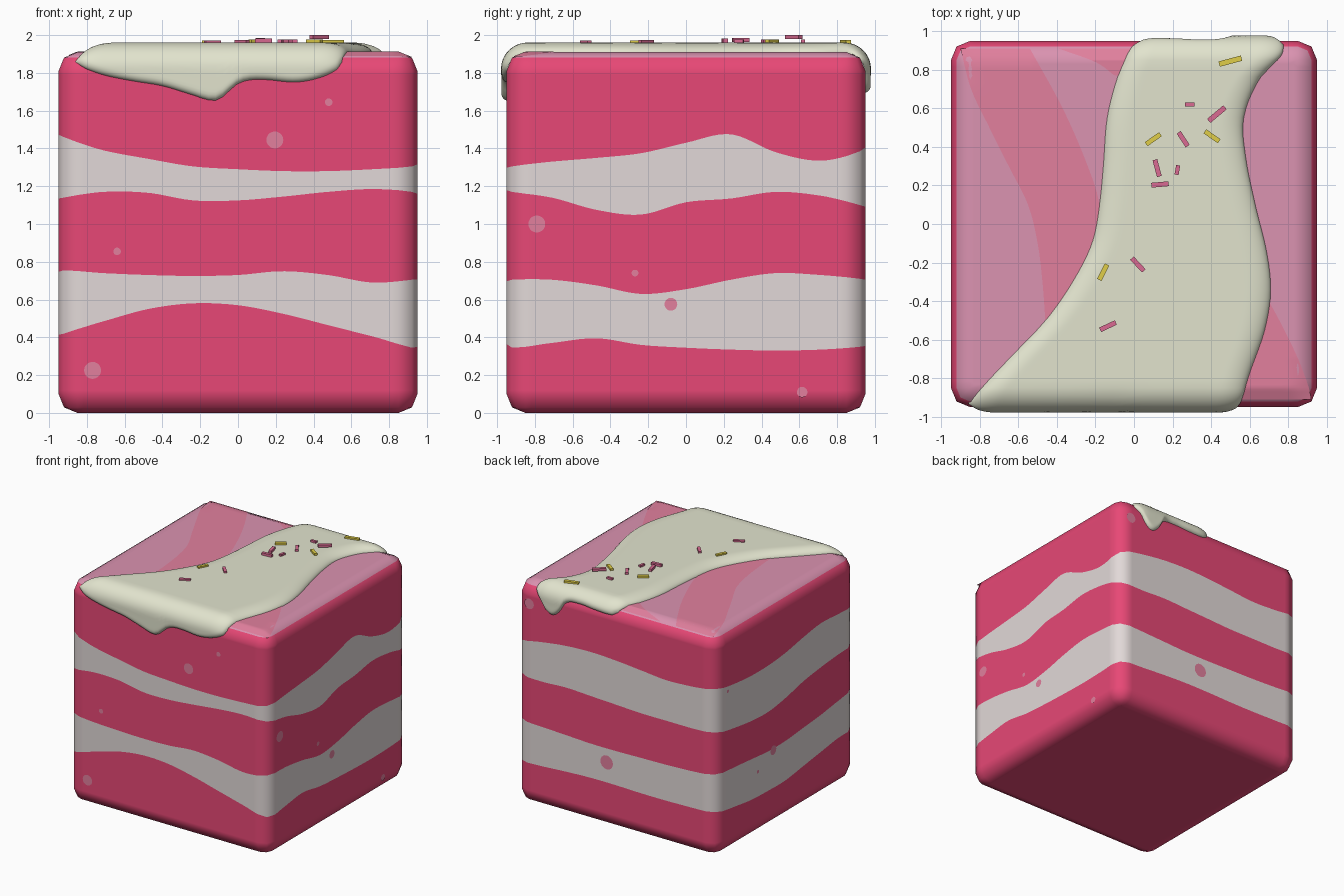
import bpy, bmesh, math
from mathutils import Matrix, Vector

if "Cube" in bpy.data.objects:
    bpy.data.objects.remove(bpy.data.objects["Cube"])


def material(name, r, g, b):
    lin = lambda c: ((c / 255 + 0.055) / 1.055) ** 2.4
    m = bpy.data.materials.new(name)
    m.diffuse_color = (lin(r), lin(g), lin(b), 1)
    m.use_nodes = True
    m.node_tree.nodes["Principled BSDF"].inputs["Base Color"].default_value = m.diffuse_color
    return m


PINK = material("raspberry pink", 232, 72, 118)
CREAM = material("cream layer", 226, 217, 216)
TOP = material("pale pink top", 219, 147, 177)
STRIPE = material("mid pink", 226, 128, 158)
ICING = material("ivory icing", 226, 228, 206)
YELLOW = material("yellow sprinkle", 224, 206, 72)
ROSE = material("rose sprinkle", 218, 106, 146)


def finish(name, bm, mats, smooth=True):
    bmesh.ops.remove_doubles(bm, verts=bm.verts, dist=0.0002)
    me = bpy.data.meshes.new(name)
    bm.to_mesh(me)
    bm.free()
    for m in mats:
        me.materials.append(m)
    for p in me.polygons:
        p.use_smooth = smooth
    ob = bpy.data.objects.new(name, me)
    bpy.context.collection.objects.link(ob)
    return ob


def curve(pts, x):
    """Smooth curve through (x, value) points with rising x."""
    x = min(max(x, pts[0][0]), pts[-1][0])
    n = len(pts)
    i = next((k for k in range(n - 1) if x <= pts[k + 1][0]), n - 2)

    def slope(k):
        a, b = pts[max(k - 1, 0)], pts[min(k + 1, n - 1)]
        return (b[1] - a[1]) / (b[0] - a[0])
    (x0, y0), (x1, y1) = pts[i], pts[i + 1]
    h = x1 - x0
    t = (x - x0) / h
    return ((2*t**3 - 3*t*t + 1) * y0 + (t**3 - 2*t*t + t) * h * slope(i)
            + (3*t*t - 2*t**3) * y1 + (t**3 - t*t) * h * slope(i + 1))


def grid(bm, rows, closed=False, mats=None):
    vs = [[bm.verts.new(p) for p in r] for r in rows]
    n = len(vs[0])
    for i in range(len(vs) - 1):
        for j in range(n if closed else n - 1):
            k = (j + 1) % n
            f = bm.faces.new((vs[i][j], vs[i][k], vs[i + 1][k], vs[i + 1][j]))
            f.material_index = mats[i] if mats else 0
    return vs


# Cake: rounded cube whose layer borders are rows of vertices.
# Border heights run around the sides: front, right, back, left (8 each).
BORDERS = [
    [.42, .485, .55, .58, .57, .525, .465, .405, .345, .37, .395, .36, .345, .335, .33, .335,
     .35, .36, .375, .385, .385, .38, .38, .385, .388, .36, .33, .32, .32, .35, .38, .41],
    [.755, .74, .73, .725, .73, .75, .73, .69, .705, .705, .675, .63, .655, .705, .74, .73,
     .71, .70, .69, .68, .68, .685, .69, .70, .714, .70, .68, .66, .66, .68, .70, .73],
    [1.14, 1.17, 1.165, 1.125, 1.125, 1.145, 1.17, 1.185, 1.17, 1.14, 1.075, 1.05, 1.115, 1.135, 1.17, 1.15,
     1.10, 1.09, 1.10, 1.09, 1.08, 1.07, 1.07, 1.07, 1.075, 1.04, 1.01, 1.0, 1.03, 1.08, 1.11, 1.13],
    [1.46, 1.39, 1.345, 1.305, 1.29, 1.28, 1.28, 1.29, 1.305, 1.33, 1.35, 1.375, 1.43, 1.475, 1.38, 1.335,
     1.385, 1.43, 1.46, 1.47, 1.46, 1.44, 1.42, 1.43, 1.45, 1.42, 1.40, 1.40, 1.42, 1.46, 1.49, 1.48],
]
BORDERS = [[(i, b[i % 32]) for i in range(-1, 34)] for b in BORDERS]
N = 48
H = 1.91


def ring(z, inset=0.0, core=0.85):
    pts = []
    for side in range(4):
        rot = Matrix.Rotation(side * math.pi / 2, 3, 'Z')
        for j in range(N + 2):
            a = -0.85 + 1.7 * min(j, N) / N
            nrm = Vector((0, -1, 0)) if j <= N else Vector((1, -1, 0)).normalized()
            t = side * 8 + (a + 0.95) / 0.2375 if j <= N else side * 8 + 8
            p = rot @ (Vector((a * core / 0.85, -core, 0)) + nrm * (0.1 - inset))
            p.z = curve(z, t) if isinstance(z, list) else z
            pts.append(p)
    return pts


bm = bmesh.new()
rows = ([ring(0, .1, .83), ring(0, .1), ring(.029, .029), ring(.1), ring(.12)]
        + [ring(b) for b in BORDERS]
        + [ring(H - .12), ring(H - .1), ring(H - .029, .029), ring(H, .1), ring(H, .1, .83)])
vs = grid(bm, rows, True, [0, 0, 0, 0, 0, 1, 0, 1, 0, 0, 0, 2, 2])
bm.faces.new(vs[0][::-1])
bm.faces.new(vs[-1]).material_index = 2
finish("cake_body", bm, [PINK, CREAM, TOP])

# Round bubbles on the four sides: (along side, height, radius)
SPOTS = [
    [(.195, 1.445, .045), (-.64, .855, .02), (.48, 1.645, .02), (-.77, .225, .045)],
    [(-.79, 1.0, .045), (-.27, .74, .018), (-.08, .575, .034), (.615, .11, .028)],
    [(-.83, 1.73, .045), (-.09, .56, .06)],
    [(-.17, .645, .04), (-.38, .54, .015), (-.79, 1.39, .013)],
]
bm = bmesh.new()
for side, spots in enumerate(SPOTS):
    for a, z, r in spots:
        m = (Matrix.Rotation(side * math.pi / 2, 4, 'Z') @ Matrix.Translation((a, -0.953, z))
             @ Matrix.Rotation(math.pi / 2, 4, 'X'))
        bmesh.ops.create_circle(bm, cap_ends=True, segments=20, radius=r, matrix=m)
finish("side_bubbles", bm, [STRIPE], False)


# Wavy stripes laid on the top, following the bevelled rim
def stripe(name, left, right, y0, y1):
    rows = []
    for i in range(41):
        y = y0 + (y1 - y0) * i / 40
        a, b = curve(left, y), curve(right, y)
        row = []
        for j in range(9):
            x = a + (b - a) * j / 8
            row.append((x, y, H + .003 - max(0, max(abs(x), abs(y)) - .85) * .41))
        rows.append(row)
    bm = bmesh.new()
    grid(bm, rows)
    finish(name, bm, [STRIPE])


stripe("top_stripe_left",
       [(-.5, -.46), (-.3, -.475), (-.1, -.5), (.1, -.55), (.3, -.65), (.5, -.75), (.7, -.845), (.91, -.9)],
       [(-.5, -.45), (-.3, -.28), (-.1, -.19), (.1, -.18), (.3, -.24), (.6, -.37), (.91, -.54)], -.5, .91)
stripe("top_stripe_back", [(.77, -.1), (.84, -.2), (.91, -.39)],
       [(.77, 0), (.91, .05)], .77, .91)
stripe("top_stripe_right", [(-.91, .5), (-.4, .6)],
       [(-.91, .92), (-.86, .91), (-.72, .86), (-.55, .78), (-.4, .7)], -.91, -.4)

# Icing: a domed strip over the top that drips down the front and back
LEFT = [(-.95, -.86), (-.85, -.79), (-.7, -.65), (-.5, -.46), (-.3, -.32), (-.1, -.22),
        (.1, -.18), (.3, -.16), (.55, -.14), (.75, -.09), (.87, -.04), (.95, 0)]
RIGHT = [(-.95, .55), (-.78, .6), (-.55, .68), (-.35, .71), (-.15, .69), (.1, .63),
         (.35, .58), (.55, .57), (.75, .65), (.87, .76), (.95, .78)]
FRONT_DRIP = [(-.86, 1.86), (-.8, 1.82), (-.7, 1.785), (-.55, 1.755), (-.4, 1.73), (-.25, 1.685),
              (-.13, 1.652), (-.07, 1.68), (-.02, 1.73), (.05, 1.76), (.15, 1.763), (.3, 1.75),
              (.42, 1.77), (.52, 1.815), (.55, 1.86)]
BACK_DRIP = [(0, 1.87), (.05, 1.84), (.2, 1.84), (.35, 1.85), (.48, 1.83), (.54, 1.74),
             (.6, 1.695), (.66, 1.72), (.72, 1.80), (.78, 1.87)]
M = 60
ARC = math.pi / 2 * 0.1


def dome(d, r):
    return math.sqrt(max(0, 1 - (1 - min(max(d / r, 0), 1)) ** 2))


def icing_point(v, y, sign=0, k=0.0, drip=None):
    s, end = 0.0, 1.0
    if drip:
        xe = curve(LEFT, sign * .95) * (1 - v) + curve(RIGHT, sign * .95) * v
        z = curve(drip, xe)
        end = (math.pi / 2 - math.asin((z - 1.81) / .1)) * .1 if z > 1.81 else ARC + 1.81 - z
        s = end * k
        y = sign * (.85 + min(s, .1))
    a, b = curve(LEFT, y), curve(RIGHT, y)
    x = a + (b - a) * v
    full = .05 - .022 * min(s / ARC, 1)
    t = -.006 + (full + .006) * dome(min(x - a, b - x), .13) * dome(end - s, .04)
    if not drip:
        return (x, y, H + t)
    ang = min(s / ARC, 1) * math.pi / 2
    return (x, sign * (.85 + (.1 + t) * math.sin(ang)),
            1.81 + (.1 + t) * math.cos(ang) - max(0, s - ARC))


cols = [(1 - math.cos(math.pi * j / M)) / 2 for j in range(M + 1)]
steps = [math.sin(math.pi / 2 * i / 14) for i in range(15)]
rows = [[icing_point(v, 0, -1, k, FRONT_DRIP) for v in cols] for k in reversed(steps)]
rows += [[icing_point(v, -.85 + 1.7 * i / 40) for v in cols] for i in range(1, 40)]
rows += [[icing_point(v, 0, 1, k, BACK_DRIP) for v in cols] for k in steps]
bm = bmesh.new()
grid(bm, rows)
finish("icing", bm, [ICING])

# Sprinkles: (x, y, z, length, angle, yellow?)
SPRINKLES = [
    (.5, .845, 1.963, .12, 15, 1), (.29, .62, 1.966, .05, 0, 0), (.43, .57, 1.989, .11, 40, 0),
    (.1, .44, 1.966, .09, 35, 1), (.255, .44, 1.966, .085, -57, 0), (.405, .455, 1.966, .09, -35, 1),
    (.12, .29, 1.975, .09, -75, 0), (.225, .28, 1.966, .05, 80, 0), (.135, .205, 1.972, .09, 5, 0),
    (-.16, -.25, 1.962, .09, 63, 1), (.02, -.21, 1.964, .09, -47, 0), (-.135, -.53, 1.962, .09, 25, 0),
]
for i, (x, y, z, length, ang, yel) in enumerate(SPRINKLES):
    bm = bmesh.new()
    bmesh.ops.create_cube(bm, size=1, matrix=Matrix.Translation((x, y, z))
                          @ Matrix.Rotation(math.radians(ang), 4, 'Z')
                          @ Matrix.Diagonal((length, .016 + length * .1, .021, 1)))
    finish(f"sprinkle_{i + 1}", bm, [YELLOW if yel else ROSE], False)
